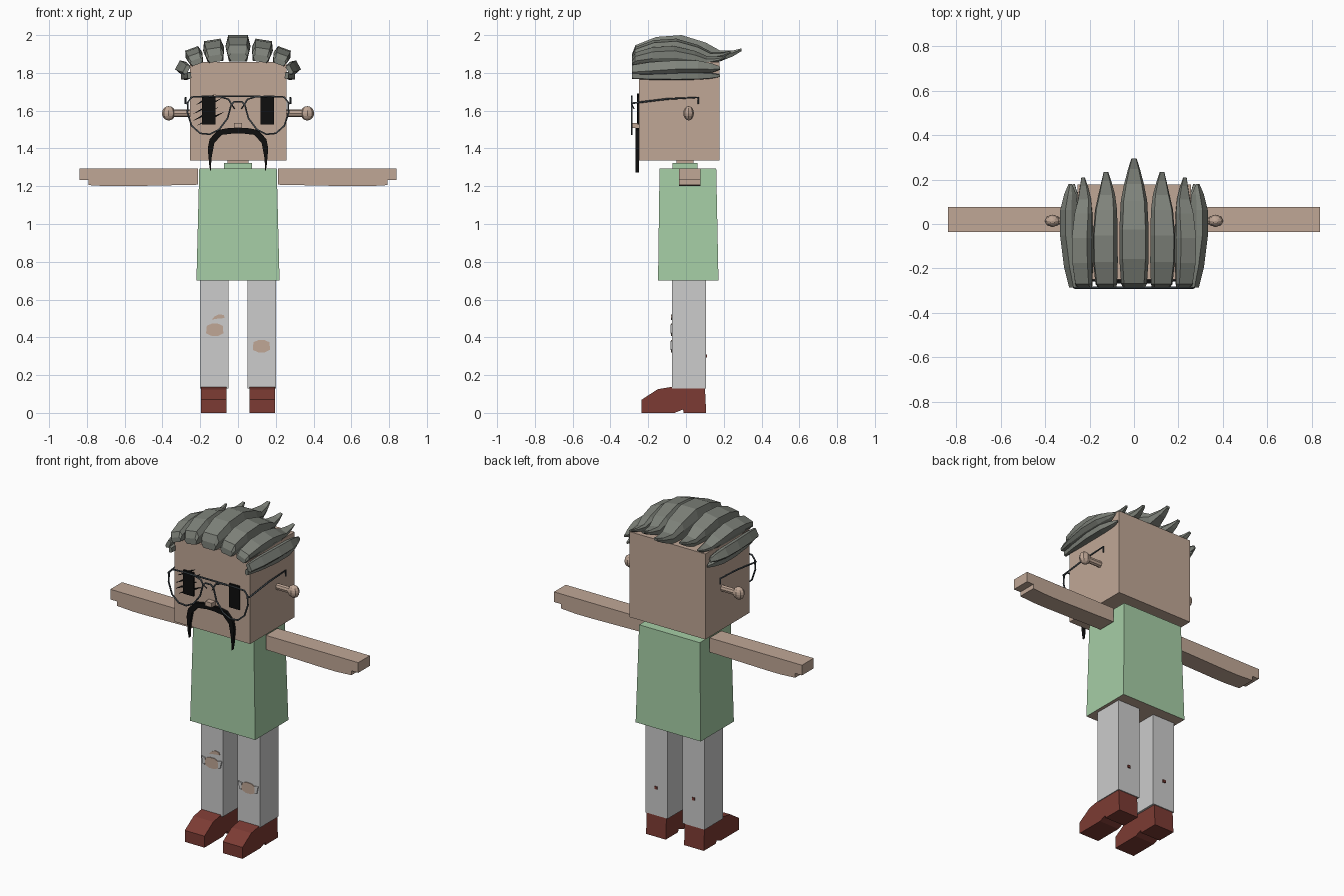
import bpy, bmesh, math
from mathutils import Vector

if "Cube" in bpy.data.objects:
    bpy.data.objects.remove(bpy.data.objects["Cube"], do_unlink=True)


def material(name, r, g, b):
    lin = [((c / 255 + 0.055) / 1.055) ** 2.4 for c in (r, g, b)] + [1]
    m = bpy.data.materials.new(name)
    m.use_nodes = True
    m.diffuse_color = lin
    m.node_tree.nodes["Principled BSDF"].inputs["Base Color"].default_value = lin
    return m


SKIN = material("skin", 192, 167, 150)
SHIRT = material("shirt_green", 166, 206, 166)
CLOTH = material("trouser_grey", 204, 204, 204)
LEATHER = material("shoe_brown", 124, 59, 51)
HAIR = material("hair_grey", 126, 130, 122)
BLACK = material("black", 14, 14, 14)
WIRE = material("wire_grey", 66, 74, 80)


def finish(name, bm, mat):
    bmesh.ops.recalc_face_normals(bm, faces=bm.faces)
    me = bpy.data.meshes.new(name)
    bm.to_mesh(me)
    bm.free()
    me.materials.append(mat)
    ob = bpy.data.objects.new(name, me)
    bpy.context.collection.objects.link(ob)
    return ob


def loft(name, rings, mat):
    """Skin a list of equal-length rings and cap both ends."""
    bm = bmesh.new()
    loops = [[bm.verts.new(p) for p in ring] for ring in rings]
    n = len(loops[0])
    for a, b in zip(loops, loops[1:]):
        for i in range(n):
            j = (i + 1) % n
            bm.faces.new((a[i], a[j], b[j], b[i]))
    bm.faces.new(loops[0])
    bm.faces.new(loops[-1])
    return finish(name, bm, mat)


def rect(x0, x1, y0, y1, z):
    return [(x0, y0, z), (x1, y0, z), (x1, y1, z), (x0, y1, z)]


def box(name, x0, x1, y0, y1, z0, z1, mat):
    return loft(name, [rect(x0, x1, y0, y1, z) for z in (z0, z1)], mat)


def plate(name, pts, y0, y1, mat):
    """Outline in x and z given a thickness in y."""
    return loft(name, [[(x, y, z) for x, z in pts] for y in (y0, y1)], mat)


def wire(name, pts, cyclic=False, radius=0.005):
    cu = bpy.data.curves.new(name, "CURVE")
    cu.dimensions = "3D"
    cu.bevel_depth = radius
    cu.bevel_resolution = 1
    cu.use_fill_caps = True
    sp = cu.splines.new("POLY")
    sp.points.add(len(pts) - 1)
    for p, co in zip(sp.points, pts):
        p.co = (*co, 1)
    sp.use_cyclic_u = cyclic
    cu.materials.append(WIRE)
    ob = bpy.data.objects.new(name, cu)
    bpy.context.collection.objects.link(ob)
    bpy.ops.object.select_all(action="DESELECT")
    ob.select_set(True)
    bpy.context.view_layer.objects.active = ob
    bpy.ops.object.convert(target="MESH")


def ellipse(cx, cz, rx, rz, n=12):
    return [(cx + rx * math.cos(2 * math.pi * i / n),
             cz + rz * math.sin(2 * math.pi * i / n)) for i in range(n)]


# Head, neck and torso
box("head", -0.255, 0.257, -0.25, 0.178, 1.335, 1.857, SKIN)
box("collar", -0.075, 0.075, -0.072, 0.06, 1.29, 1.323, SHIRT)
box("neck", -0.055, 0.055, -0.05, 0.04, 1.3, 1.34, SKIN)
torso = loft("shirt", [rect(-0.22, 0.22, -0.148, 0.172, 0.7),
                       rect(-0.205, 0.205, -0.14, 0.16, 1.295)], SHIRT)
torso.data.materials.append(SKIN)
for f in torso.data.polygons:
    if f.normal.z < -0.9:
        f.material_index = 1

# Limbs, ears, eyes and spectacle lenses on both sides
arm = [(0.213, 1.295), (0.838, 1.295), (0.838, 1.233), (0.792, 1.233),
       (0.792, 1.206), (0.69, 1.2), (0.6, 1.2), (0.213, 1.208)]
shoe = [(-0.235, 0), (-0.235, 0.07), (-0.15, 0.125), (-0.075, 0.138), (0.1, 0.138),
        (0.107, 0), (-0.012, 0), (-0.016, 0.018), (-0.06, 0)]
lens = [(0.035, 1.635), (0.05, 1.66), (0.09, 1.673), (0.17, 1.676), (0.245, 1.672),
        (0.265, 1.645), (0.268, 1.59), (0.245, 1.52), (0.2, 1.48), (0.15, 1.475),
        (0.1, 1.5), (0.055, 1.56)]
temple = [(0.265, -0.287, 1.637), (0.277, -0.28, 1.64), (0.277, -0.1, 1.662),
          (0.277, 0.065, 1.67), (0.277, 0.065, 1.635)]
for side, s in (("left", 1), ("right", -1)):
    plate(side + "_arm", [(s * x, z) for x, z in arm], -0.036, 0.077, SKIN)
    box(side + "_leg", s * 0.05, s * 0.2, -0.074, 0.106, 0.13, 0.71, CLOTH)
    loft(side + "_shoe", [[(x, y, z) for y, z in shoe]
                          for x in (s * 0.062, s * 0.195)], LEATHER)
    box(side + "_eye", s * 0.12, s * 0.19, -0.258, -0.249, 1.527, 1.672, BLACK)
    box(side + "_leg_speck", s * 0.118, s * 0.136, 0.1, 0.112, 0.292, 0.308, LEATHER)

    # Ear stalk with a faceted knob
    loft(side + "_ear_stalk", [[(x, 0.014 + y, 1.586 + z) for y, z in ellipse(0, 0, 0.016, 0.02, 8)]
                               for x in (s * 0.25, s * 0.345)], SKIN)
    bm = bmesh.new()
    bmesh.ops.create_uvsphere(bm, u_segments=8, v_segments=8, radius=1)
    for v in bm.verts:
        v.co = Vector((s * 0.367 + v.co.x * 0.036, 0.014 + v.co.y * 0.028,
                       1.586 + v.co.z * 0.038))
    finish(side + "_ear_knob", bm, SKIN)

    # Glasses
    wire(side + "_lens_rim", [(s * x, -0.287, z) for x, z in lens], True)
    wire(side + "_temple", [(s * x, y, z) for x, y, z in temple])
    wire(side + "_nose_pad", [(s * 0.035, -0.287, 1.635), (s * 0.018, -0.275, 1.61)], radius=0.003)

wire("bridge_bar", [(-0.12, -0.287, 1.676), (0.12, -0.287, 1.676)])
wire("bridge_arch", [(-0.037, -0.287, 1.63), (-0.02, -0.287, 1.648),
                     (0.02, -0.287, 1.648), (0.037, -0.287, 1.63)])

# Nose and drooping moustache
box("nose", -0.022, 0.022, -0.285, -0.249, 1.508, 1.535, SKIN)
half = [(0.05, 1.508), (0.105, 1.498), (0.15, 1.45), (0.16, 1.4), (0.152, 1.31),
        (0.145, 1.272), (0.14, 1.35), (0.125, 1.43), (0.085, 1.472), (0.02, 1.48)]
plate("moustache", half + [(-x, z) for x, z in reversed(half)], -0.268, -0.249, BLACK)

# Slashes across the right eye
for i, (x0, z0, x1, z1) in enumerate([(-0.225, 1.63, -0.115, 1.69), (-0.24, 1.58, -0.08, 1.67),
                                      (-0.24, 1.545, -0.1, 1.62), (-0.22, 1.52, -0.07, 1.595)]):
    xm, zm = (x0 + x1) / 2, (z0 + z1) / 2
    plate("eye_slash_%d" % i, [(x0, z0), (xm, zm - 0.008), (x1, z1), (xm, zm + 0.008)],
          -0.259, -0.25, BLACK)

# Torn knees
for name, cx, cz in (("right", -0.123, 0.44), ("left", 0.124, 0.353)):
    plate(name + "_knee_hole", ellipse(cx, cz, 0.055, 0.034, 10), -0.079, -0.073, SKIN)
    for s in (1, -1):
        plate(name + "_knee_flap", [(cx + s * 0.042, cz + 0.022), (cx + s * 0.068, cz + 0.028),
                                    (cx + s * 0.058, cz - 0.018), (cx + s * 0.046, cz - 0.02)],
              -0.081, -0.073, CLOTH)
plate("right_small_tear", [(-0.14, 0.493), (-0.115, 0.498), (-0.07, 0.502), (-0.075, 0.518),
                           (-0.1, 0.522), (-0.125, 0.51)], -0.079, -0.073, SKIN)

# Hair locks: position along the lock, underside, top, width
CROWN = [(0, 0.0, 0.3, 0.75), (0.03, 0.0, 0.62, 0.88), (0.22, 0.0, 0.93, 1),
         (0.45, 0.0, 1.0, 1), (0.67, 0.0, 0.72, 0.9), (0.8, 0.0, 0.42, 0.68),
         (0.92, 0.2, 0.42, 0.4), (1, 0.4, 0.5, 0.18)]
SIDE = [(0, 0, 0.35, 0.8), (0.2, 0, 0.7, 1), (0.5, 0, 1, 1),
        (0.75, 0, 1, 0.95), (0.9, 0.1, 0.75, 0.7), (1, 0.35, 0.5, 0.3)]
SECTION = [(-0.72, 0), (-1, 0.6), (-0.78, 1), (0.78, 1), (1, 0.6), (0.72, 0)]


def lock(name, cx, cz, roll, width, height, tip, stations):
    a = math.radians(roll)
    rings = []
    for t, low, top, w in stations:
        y = -0.285 + t * (tip + 0.285)
        ring = []
        for u, v in SECTION:
            across, out = u * w * width, (low + (top - low) * v) * height
            ring.append((cx + across * math.cos(a) + out * math.sin(a), y,
                         cz - across * math.sin(a) + out * math.cos(a)))
        rings.append(ring)
    loft(name, rings, HAIR)


lock("hair_centre", 0, 1.86, 0, 0.066, 0.14, 0.295, CROWN)
for side, s in (("left", 1), ("right", -1)):
    lock(side + "_hair_inner", s * 0.118, 1.858, s * 9, 0.056, 0.118, 0.235, CROWN)
    lock(side + "_hair_outer", s * 0.215, 1.845, s * 20, 0.046, 0.09, 0.21, CROWN)
    lock(side + "_hair_temple", s * 0.262, 1.812, s * 62, 0.034, 0.066, 0.18, SIDE)
    lock(side + "_hair_low", s * 0.248, 1.787, s * 94, 0.022, 0.054, 0.18, SIDE)
